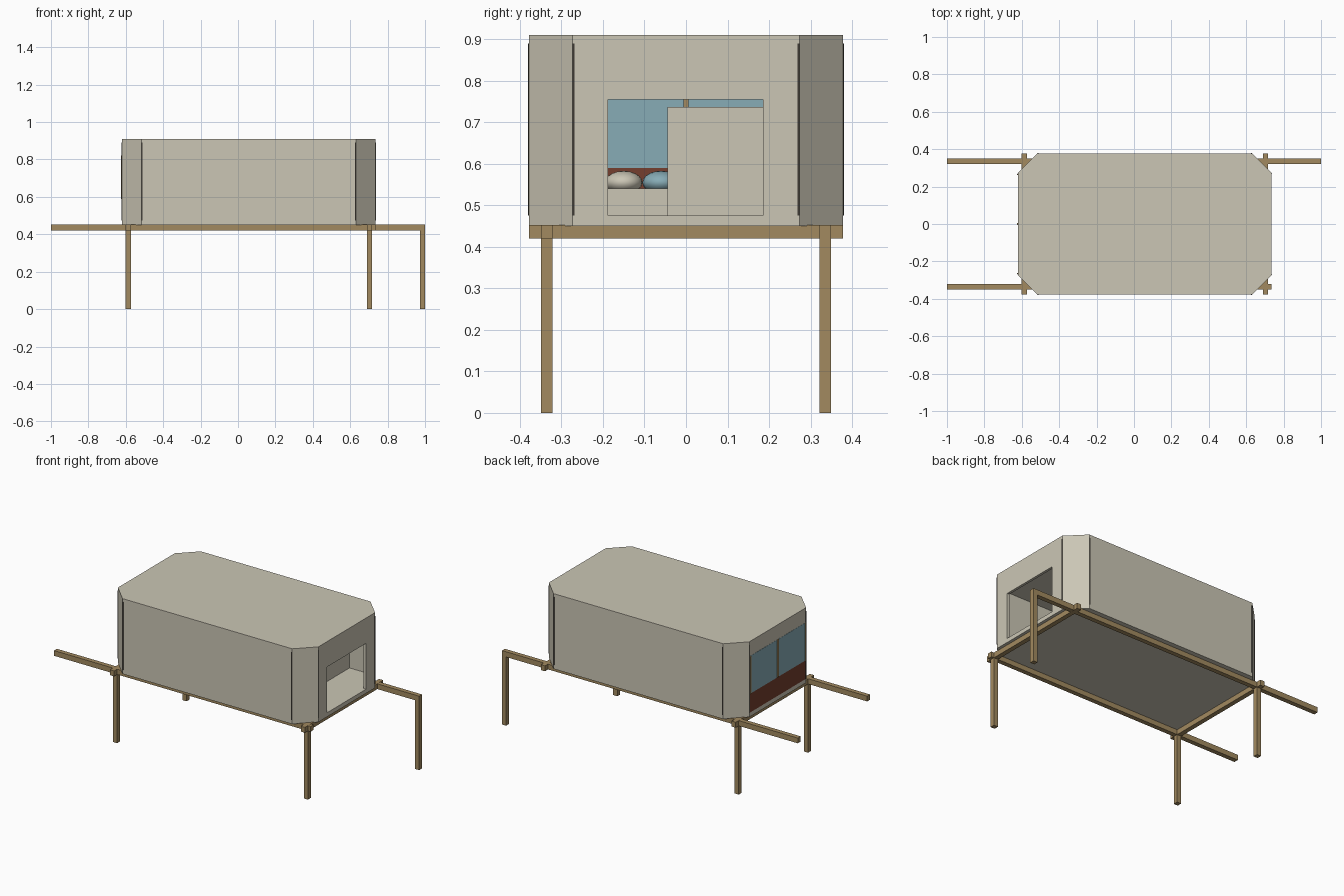
import bpy, bmesh, math

if "Cube" in bpy.data.objects:
    bpy.data.objects.remove(bpy.data.objects["Cube"])


def material(name, r, g, b):
    def lin(c):
        c /= 255
        return c / 12.92 if c <= 0.04045 else ((c + 0.055) / 1.055) ** 2.4
    m = bpy.data.materials.new(name)
    m.diffuse_color = (lin(r), lin(g), lin(b), 1)
    m.use_nodes = True
    m.node_tree.nodes["Principled BSDF"].inputs["Base Color"].default_value = m.diffuse_color
    return m


PLASTER = material("warm grey plaster", 203, 198, 181)
WOOD = material("timber", 162, 138, 96)
GLASS = material("blue glass", 135, 172, 182)
BROWN = material("red brown panel", 117, 62, 46)
DARK = material("dark joint", 62, 58, 52)


def prism(name, outline, z0, z1, mat):
    """Extrude a flat outline from z0 up to z1."""
    bm = bmesh.new()
    base = bm.faces.new([bm.verts.new((x, y, z0)) for x, y in outline])
    top = bmesh.ops.extrude_face_region(bm, geom=[base])["geom"]
    for v in top:
        if isinstance(v, bmesh.types.BMVert):
            v.co.z = z1
    bmesh.ops.recalc_face_normals(bm, faces=bm.faces)
    me = bpy.data.meshes.new(name)
    bm.to_mesh(me)
    bm.free()
    me.materials.append(mat)
    ob = bpy.data.objects.new(name, me)
    bpy.context.collection.objects.link(ob)
    return ob


def box(name, x0, x1, y0, y1, z0, z1, mat):
    return prism(name, [(x0, y0), (x1, y0), (x1, y1), (x0, y1)], z0, z1, mat)


def octagon(x0, x1, y, c):
    """Rectangle with cut corners, symmetric in y."""
    return [(x0 + c, -y), (x1 - c, -y), (x1, -y + c), (x1, y - c),
            (x1 - c, y), (x0 + c, y), (x0, y - c), (x0, -y + c)]


def cut(target, cutter):
    cutter.hide_render = True
    mod = target.modifiers.new("cut", 'BOOLEAN')
    mod.operation = 'DIFFERENCE'
    mod.solver = 'EXACT'
    mod.object = cutter
    bpy.context.view_layer.objects.active = target
    bpy.ops.object.modifier_apply(modifier=mod.name)
    bpy.data.objects.remove(cutter, do_unlink=True)


# Hollow cabin with cut corners, a doorway and a full-width end window
X0, X1, Y, C = -0.62, 0.735, 0.378, 0.104
cabin = prism("cabin_shell", octagon(X0, X1, Y, C), 0.45, 0.91, PLASTER)
cut(cabin, prism("room_cutter", octagon(X0 + 0.015, X1 - 0.015, Y - 0.015, C - 0.006),
                 0.475, 0.893, PLASTER))
cut(cabin, box("door_cutter", 0.68, 0.78, -0.188, 0.186, 0.4752, 0.755, PLASTER))
cut(cabin, box("window_cutter", -0.68, -0.57, -0.268, 0.268, 0.4752, 0.82, PLASTER))

# Dark shadow joints beside each corner panel
for i, (x, y) in enumerate(octagon(X0, X1, Y, C)):
    sx = 1 if x > 0 else -1
    sy = 1 if y > 0 else -1
    if abs(y) > 0.3:
        a, b = x - sx * 0.005, x
        box(f"corner_joint_{i}", min(a, b), max(a, b), y - 0.002, y + 0.002, 0.475, 0.89, DARK)
    else:
        a, b = y - sy * 0.005, y
        box(f"corner_joint_{i}", x - 0.002, x + 0.002, min(a, b), max(a, b), 0.475, 0.89, DARK)

# End window: glass above a brown panel, slim timber bars
box("window_glass", -0.621, -0.613, -0.268, 0.268, 0.59, 0.82, GLASS)
box("lower_panel", -0.620, -0.612, -0.268, 0.268, 0.475, 0.59, BROWN)
for n, y in (("right", -0.265), ("middle", 0), ("left", 0.265)):
    w = 0.006 if n == "middle" else 0.003
    box(f"window_bar_{n}", -0.625, -0.606, y - w, y + w, 0.59, 0.82, WOOD)

# Inner room behind the doorway
box("inner_room", 0.0, 0.50, -0.045, 0.362, 0.475, 0.737, PLASTER)

# Bed at the window end, with rounded cushions
box("bed_base", -0.58, -0.25, -0.30, 0.20, 0.475, 0.54, PLASTER)
for i, (y, mat) in enumerate(((-0.15, PLASTER), (-0.06, GLASS))):
    bpy.ops.mesh.primitive_uv_sphere_add(segments=20, ring_count=10, location=(-0.50, y, 0.555))
    cushion = bpy.context.object
    cushion.name = f"cushion_{i}"
    cushion.scale = (0.05, 0.045, 0.028)
    cushion.data.materials.append(mat)
    bpy.ops.object.shade_smooth_by_angle()

# Timber frame: long rails, cross beams and legs
H = 0.014
RAIL, LEFT, RIGHT, END = 0.335, -0.587, 0.703, 0.986
box("front_rail", -1, X1, -RAIL - H, -RAIL + H, 0.42, 0.452, WOOD)
box("back_rail", -1, 1, RAIL - H, RAIL + H, 0.42, 0.452, WOOD)
for n, x in (("left", LEFT), ("right", RIGHT)):
    box(f"cross_beam_{n}", x - H, x + H, -0.378, 0.378, 0.4195, 0.4525, WOOD)
for i, (x, y) in enumerate(((LEFT, -RAIL), (LEFT, RAIL), (RIGHT, -RAIL), (END, RAIL))):
    box(f"leg_{i}", x - H, x + H, y - H, y + H, 0, 0.43, WOOD)
